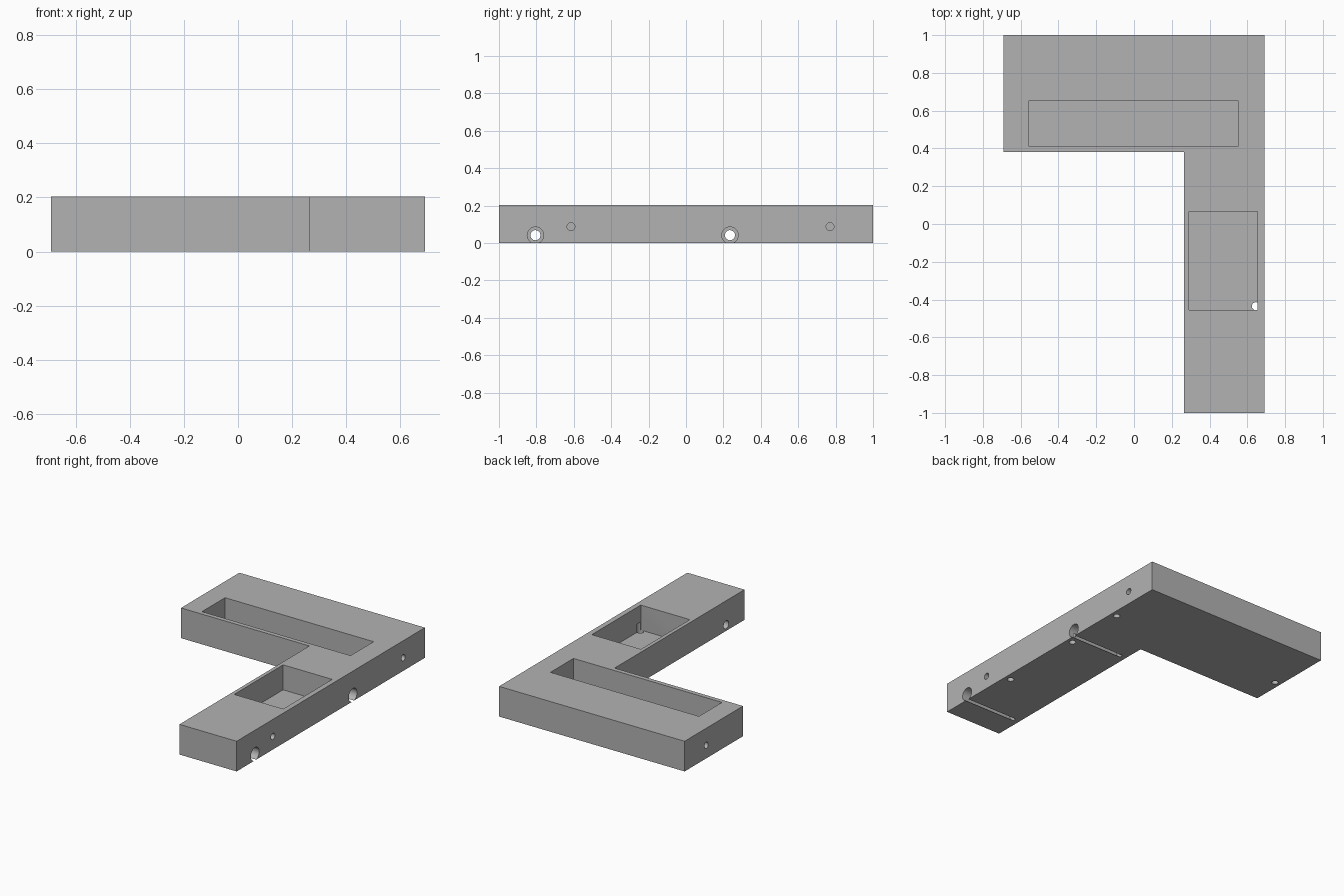
import bpy
import bmesh
from math import radians
from mathutils import Matrix, Vector

default = bpy.data.objects.get("Cube")
if default:
    bpy.data.objects.remove(default, do_unlink=True)

HEIGHT = 0.203
FLOOR = 0.035           # thickness left under the pockets
RIGHT = 0.69            # outer side of the plate
INNER = 0.265           # inner side of the arm
EXTRA = 0.05            # cutters overshoot the surface by this much

grey = bpy.data.materials.new("plain grey")
grey.use_nodes = True
grey.diffuse_color = (0.45, 0.45, 0.45, 1)
grey.node_tree.nodes["Principled BSDF"].inputs["Base Color"].default_value = (0.45, 0.45, 0.45, 1)


def make_object(name, bm):
    bmesh.ops.recalc_face_normals(bm, faces=bm.faces)
    mesh = bpy.data.meshes.new(name)
    bm.to_mesh(mesh)
    bm.free()
    mesh.materials.append(grey)
    obj = bpy.data.objects.new(name, mesh)
    bpy.context.collection.objects.link(obj)
    return obj


def cut(cutter):
    """Subtract a cutter from the body, then discard it."""
    cutter.hide_render = True
    bpy.context.view_layer.objects.active = body
    mod = body.modifiers.new(cutter.name, 'BOOLEAN')
    mod.operation = 'DIFFERENCE'
    mod.solver = 'EXACT'
    mod.object = cutter
    bpy.ops.object.modifier_apply(modifier=mod.name)
    bpy.data.objects.remove(cutter, do_unlink=True)


def cut_pocket(name, x0, x1, y0, y1):
    z0, z1 = FLOOR, HEIGHT + EXTRA
    bm = bmesh.new()
    centre = Matrix.Translation(((x0 + x1) / 2, (y0 + y1) / 2, (z0 + z1) / 2))
    bmesh.ops.create_cube(bm, size=1, matrix=centre @ Matrix.Diagonal((x1 - x0, y1 - y0, z1 - z0, 1)))
    cut(make_object(name, bm))


def cut_hole(name, start, end, radius):
    start, end = Vector(start), Vector(end)
    axis = end - start
    turn = axis.to_track_quat('Z', 'Y').to_matrix().to_4x4()
    bm = bmesh.new()
    bmesh.ops.create_cone(bm, cap_ends=True, segments=32, radius1=radius, radius2=radius,
                          depth=axis.length, matrix=Matrix.Translation((start + end) / 2) @ turn)
    cut(make_object(name, bm))


# L-shaped plate: extruded outline
bm = bmesh.new()
outline = [(-RIGHT, 0.38), (INNER, 0.38), (INNER, -1), (RIGHT, -1), (RIGHT, 1), (-RIGHT, 1)]
base = bm.faces.new([bm.verts.new((x, y, 0)) for x, y in outline])
top = bmesh.ops.extrude_face_region(bm, geom=[base])
bmesh.ops.translate(bm, vec=(0, 0, HEIGHT),
                    verts=[v for v in top["geom"] if isinstance(v, bmesh.types.BMVert)])
body = make_object("angled_plate", bm)

# Rectangular pockets open at the top
cut_pocket("long_pocket", -0.555, 0.55, 0.41, 0.655)
cut_pocket("arm_pocket", 0.29, 0.655, -0.455, 0.065)

# Wide stepped bores across the arm, just breaking through the underside
for y in (-0.805, 0.235):
    cut_hole("wide_bore", (RIGHT + EXTRA, y, 0.042), (0.302, y, 0.042), 0.044)
    cut_hole("narrow_bore", (0.35, y, 0.042), (INNER - EXTRA, y, 0.042), 0.027)

# Small blind holes in the sides
for side, y in ((1, -0.615), (1, 0.77), (-1, 0.77)):
    cut_hole("side_hole", (side * (RIGHT + EXTRA), y, 0.088), (side * 0.59, y, 0.088), 0.021)

# Small blind holes in the underside
for x, y in ((0.645, -0.435), (0.648, 0.172), (0.648, 0.602), (-0.648, 0.602)):
    cut_hole("bottom_hole", (x, y, -EXTRA), (x, y, 0.09), 0.021)

# Smooth bore walls, crisp edges
bpy.ops.object.select_all(action='DESELECT')
body.select_set(True)
bpy.context.view_layer.objects.active = body
bpy.ops.object.shade_smooth_by_angle(angle=radians(30))
